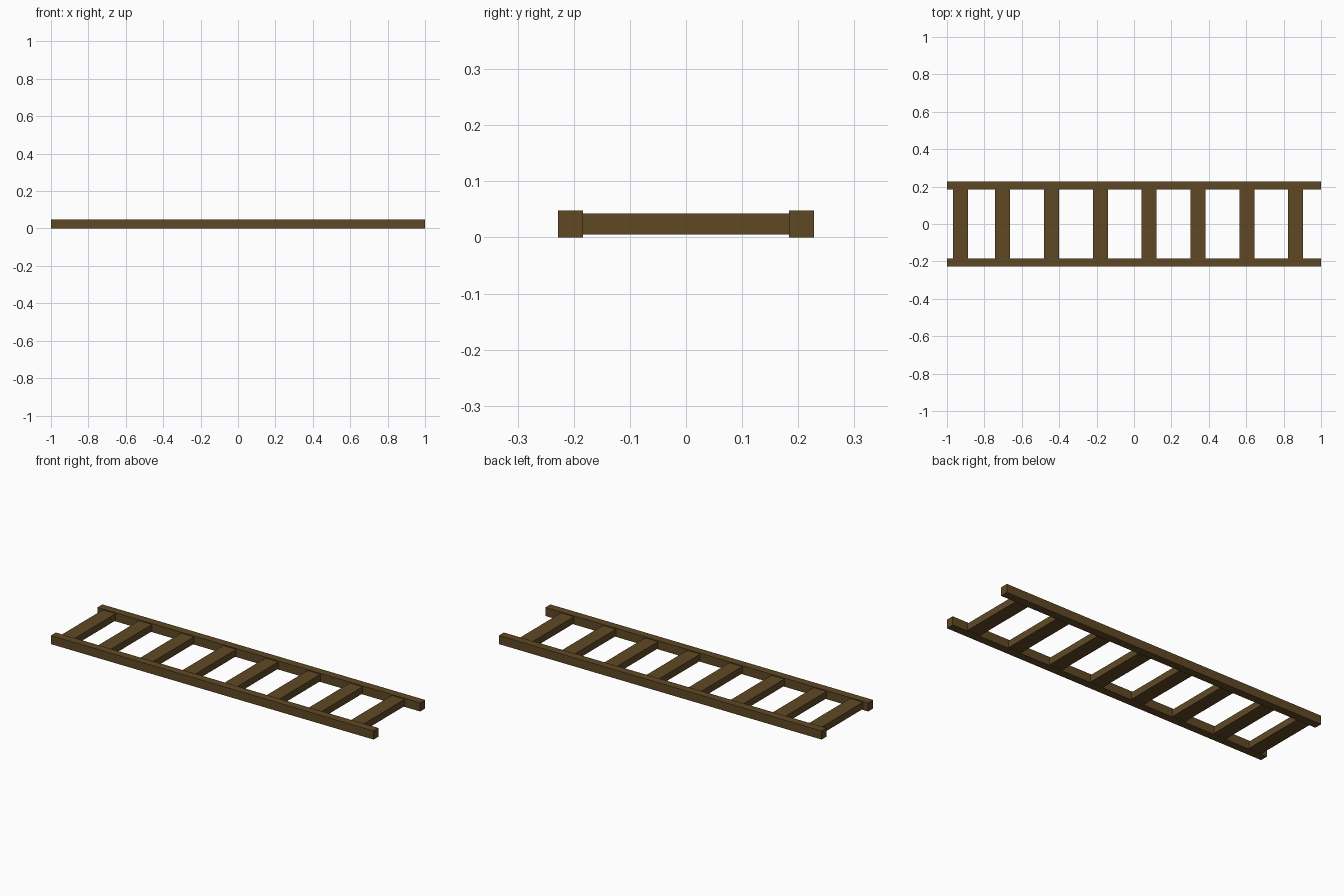
import bpy

if "Cube" in bpy.data.objects:
    bpy.data.objects.remove(bpy.data.objects["Cube"])

wood = bpy.data.materials.new("dark brown wood")
wood.diffuse_color = (0.115, 0.066, 0.018, 1)
wood.use_nodes = True
wood.node_tree.nodes["Principled BSDF"].inputs["Base Color"].default_value = wood.diffuse_color


def box(name, x, y, z):
    """Axis-aligned box from (min, max) ranges."""
    bpy.ops.mesh.primitive_cube_add(size=1, location=[(a + b) / 2 for a, b in (x, y, z)])
    ob = bpy.context.object
    ob.name = name
    size = [b - a for a, b in (x, y, z)]
    for v in ob.data.vertices:
        v.co = [c * s for c, s in zip(v.co, size)]
    ob.data.materials.append(wood)
    return ob


# Side rails
box("front_rail", (-1, 1), (-0.228, -0.184), (0, 0.048))
box("back_rail", (-1, 1), (0.184, 0.228), (0, 0.048))

# Flat rungs: evenly spaced, except the first, which sits closer to its neighbour
centres = [-0.927] + [-0.702 + 0.261 * i for i in range(7)]
for i, c in enumerate(centres):
    box(f"rung_{i + 1}", (c - 0.04, c + 0.04), (-0.184, 0.184), (0.005, 0.043))
